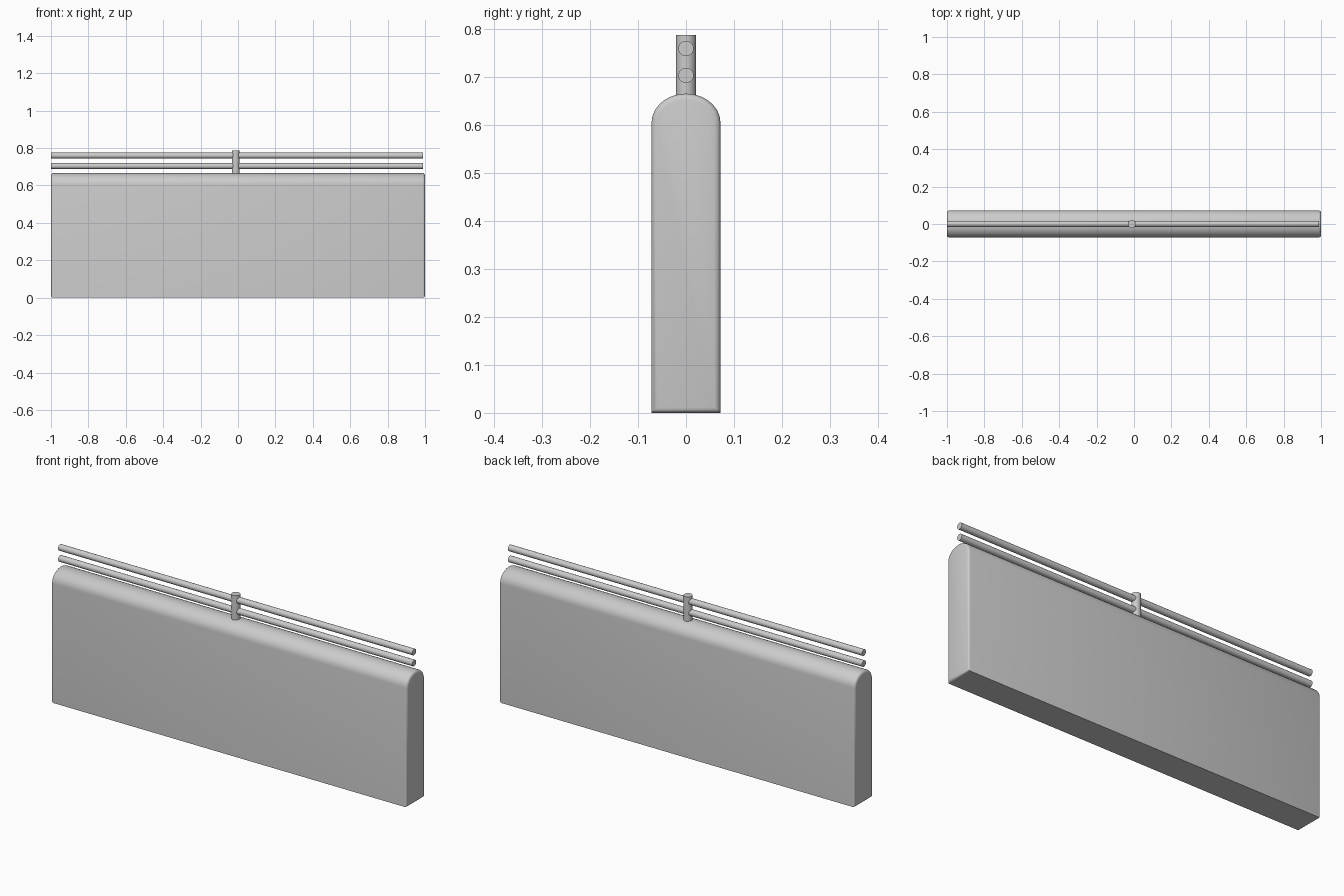
import bpy, bmesh, math
from mathutils import Matrix

if "Cube" in bpy.data.objects:
    bpy.data.objects.remove(bpy.data.objects["Cube"])


def finish(name, bm, angle=35):
    bmesh.ops.recalc_face_normals(bm, faces=bm.faces)
    mesh = bpy.data.meshes.new(name)
    bm.to_mesh(mesh)
    bm.free()
    obj = bpy.data.objects.new(name, mesh)
    bpy.context.collection.objects.link(obj)
    bpy.ops.object.select_all(action='DESELECT')
    obj.select_set(True)
    bpy.context.view_layer.objects.active = obj
    bpy.ops.object.shade_smooth_by_angle(angle=math.radians(angle))
    return obj


def rod(name, radius, length, matrix, sides=20):
    bm = bmesh.new()
    bmesh.ops.create_cone(bm, cap_ends=True, segments=sides, radius1=radius,
                          radius2=radius, depth=length, matrix=matrix)
    return finish(name, bm)


# Barrier wall: round-topped profile extruded along x, with bevelled ends
HALF_W, SHOULDER, TOP, STEPS = 0.072, 0.605, 0.666, 14
profile = [(-HALF_W, 0), (HALF_W, 0)]
for i in range(STEPS + 1):
    a = math.pi * i / STEPS
    profile.append((HALF_W * math.cos(a), SHOULDER + (TOP - SHOULDER) * math.sin(a)))

bm = bmesh.new()
face = bm.faces.new([bm.verts.new((-1, y, z)) for y, z in profile])
ext = bmesh.ops.extrude_face_region(bm, geom=[face])
moved = [g for g in ext['geom'] if isinstance(g, bmesh.types.BMVert)]
bmesh.ops.translate(bm, verts=moved, vec=(2, 0, 0))
end_edges = [e for e in bm.edges
             if abs(e.verts[0].co.x - e.verts[1].co.x) < 1e-5]
bmesh.ops.bevel(bm, geom=end_edges, offset=0.012, segments=3, profile=0.5,
                affect='EDGES')
finish("barrier_wall", bm)

# Centre post standing on the wall
POST_X = -0.012
rod("rail_post", 0.021, 0.138, Matrix.Translation((POST_X, 0, 0.719)))

# Two horizontal handrails passing through the post
for name, z in (("lower_rail", 0.704), ("upper_rail", 0.760)):
    rod(name, 0.016, 1.99,
        Matrix.Translation((-0.005, 0, z)) @ Matrix.Rotation(math.pi / 2, 4, 'Y'))
